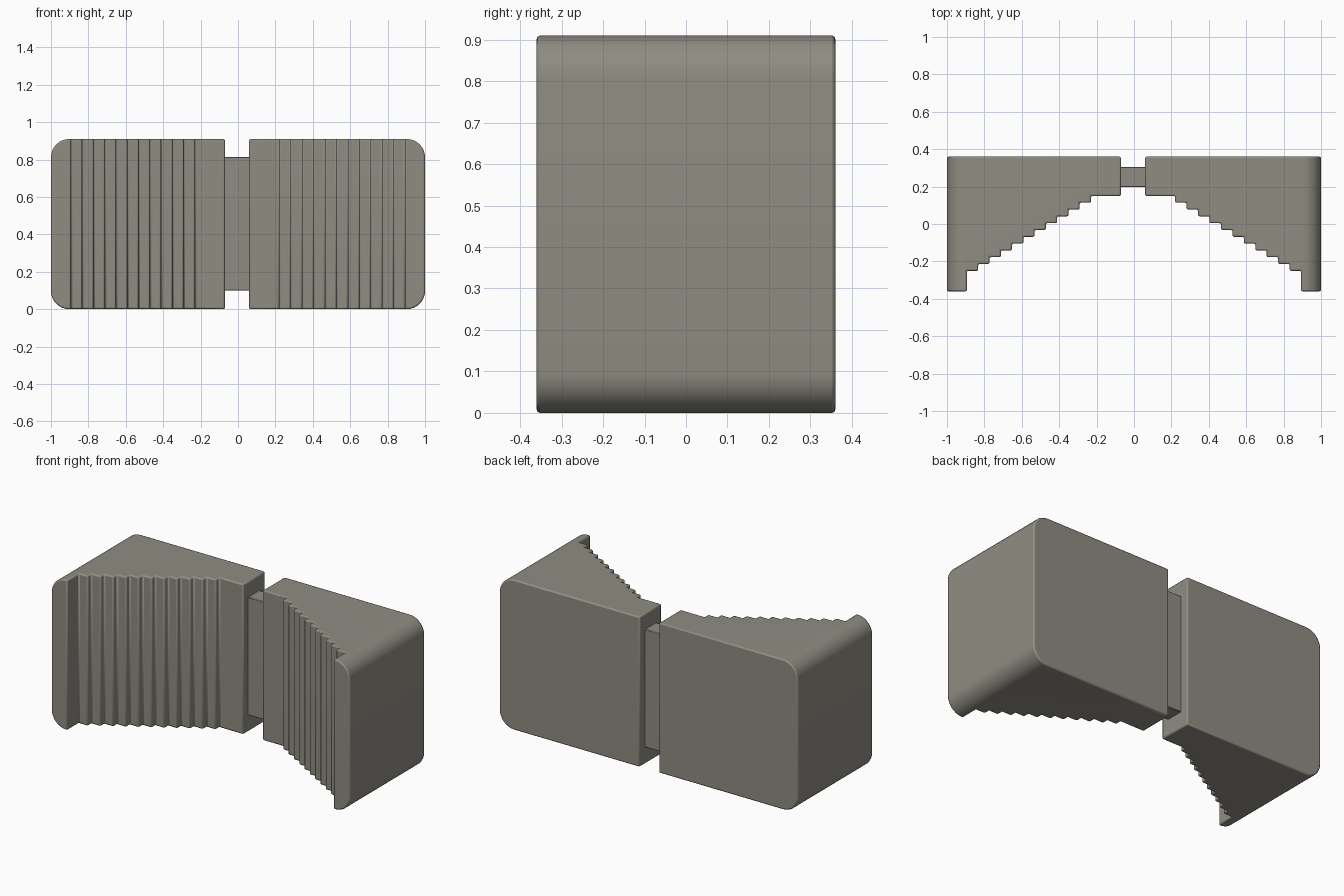
import bpy, bmesh, math

if "Cube" in bpy.data.objects:
    bpy.data.objects.remove(bpy.data.objects["Cube"])

H = 0.91      # total height
BACK = 0.36   # back plane y
STEPS = 11

mat = bpy.data.materials.new("warm grey")
mat.diffuse_color = (0.28, 0.265, 0.225, 1)
mat.use_nodes = True
mat.node_tree.nodes["Principled BSDF"].inputs["Base Color"].default_value = mat.diffuse_color


def finish(obj, width, segments):
    """Material, small edge bevel and smooth shading with sharp edges kept."""
    obj.data.materials.append(mat)
    b = obj.modifiers.new("edge_round", 'BEVEL')
    b.width = width
    b.segments = segments
    b.limit_method = 'ANGLE'
    b.angle_limit = math.radians(40)
    bpy.ops.object.select_all(action='DESELECT')
    obj.select_set(True)
    bpy.context.view_layer.objects.active = obj
    bpy.ops.object.shade_smooth_by_angle(angle=math.radians(35))


def stepped_block(name, side, inner, first):
    """Wedge block with a staircase front, extruded upwards from its plan."""
    last = 0.893
    pts = [(1, BACK), (inner, BACK), (inner, 0.15), (first, 0.15)]
    dx, dy = (last - first) / STEPS, 0.40 / STEPS
    for i in range(STEPS):
        y = 0.15 - dy * (i + 1)
        pts += [(first + dx * i, y), (first + dx * (i + 1), y)]
    pts += [(last, -BACK), (1, -BACK)]

    bm = bmesh.new()
    face = bm.faces.new([bm.verts.new((side * x, y, 0)) for x, y in pts])
    ext = bmesh.ops.extrude_face_region(bm, geom=[face])
    top = [v for v in ext["geom"] if isinstance(v, bmesh.types.BMVert)]
    bmesh.ops.translate(bm, verts=top, vec=(0, 0, H))
    bmesh.ops.recalc_face_normals(bm, faces=bm.faces)

    # large rounding on the outer top and bottom edges
    outer = [e for e in bm.edges
             if all(abs(v.co.x) > 0.999 for v in e.verts)
             and abs(e.verts[0].co.z - e.verts[1].co.z) < 1e-4]
    bmesh.ops.bevel(bm, geom=outer, offset=0.098, offset_type='OFFSET',
                    segments=8, profile=0.5, affect='EDGES')
    bmesh.ops.recalc_face_normals(bm, faces=bm.faces)

    me = bpy.data.meshes.new(name)
    bm.to_mesh(me)
    bm.free()
    obj = bpy.data.objects.new(name, me)
    bpy.context.collection.objects.link(obj)
    finish(obj, 0.008, 2)


# two mirrored stepped blocks
stepped_block("left_stepped_block", -1, 0.07, 0.23)
stepped_block("right_stepped_block", 1, 0.06, 0.22)

# connecting bar between the blocks
bpy.ops.mesh.primitive_cube_add(size=1, location=(-0.005, 0.252, 0.457))
bar = bpy.context.object
bar.name = "connecting_bar"
bar.scale = (0.17, 0.108, 0.715)
bpy.ops.object.transform_apply(location=False, rotation=False, scale=True)
finish(bar, 0.003, 1)
